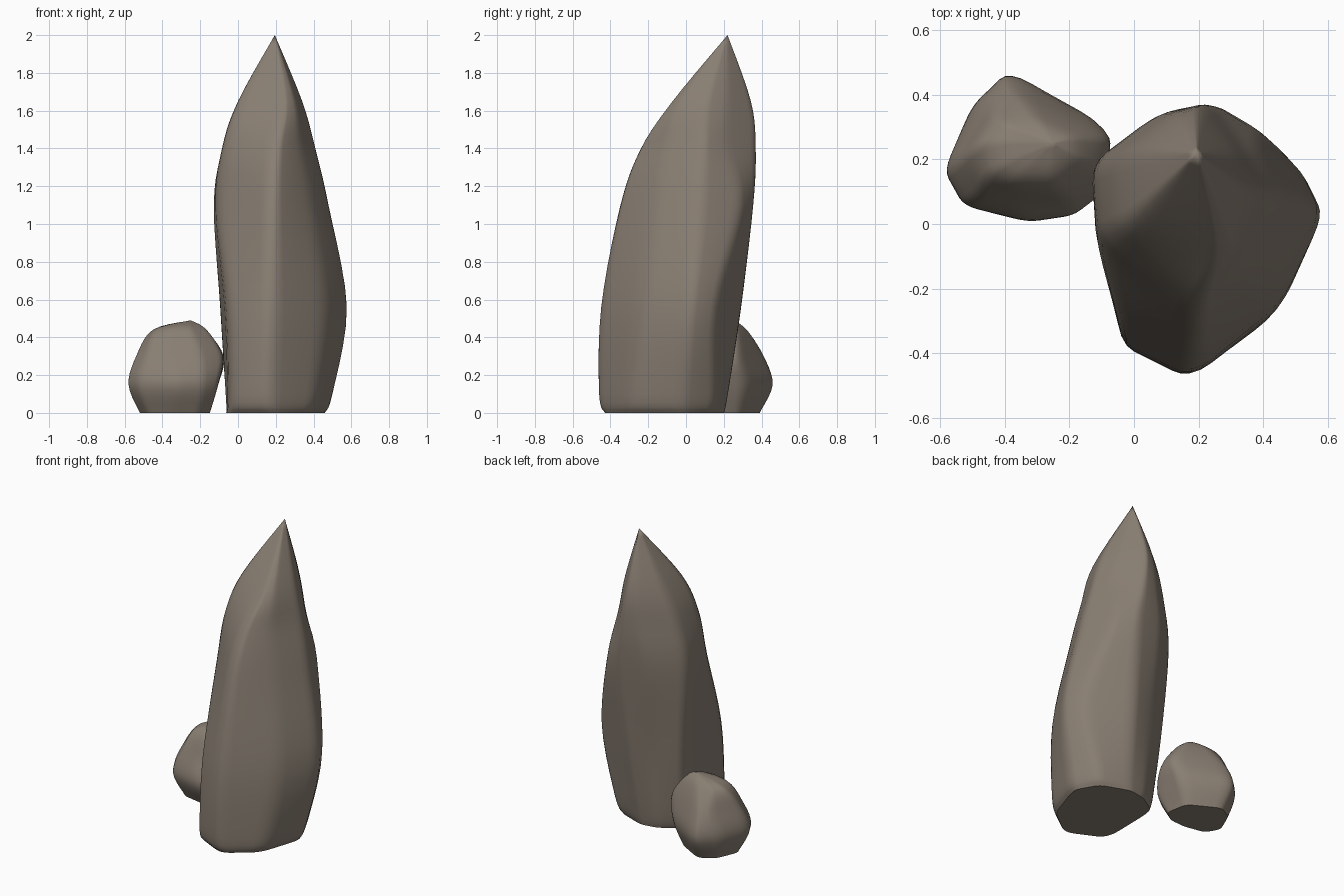
import bpy
import bmesh
from mathutils import Vector

if "Cube" in bpy.data.objects:
    bpy.data.objects.remove(bpy.data.objects["Cube"], do_unlink=True)

# One stone colour for both rocks
stone = bpy.data.materials.new("warm grey stone")
stone.use_nodes = True
colour = (0.25, 0.21, 0.17, 1)
stone.diffuse_color = colour
stone.node_tree.nodes["Principled BSDF"].inputs["Base Color"].default_value = colour

ROUND = 0.24      # share of each edge used to round a corner
CORNER_STEPS = 4  # segments in each rounded corner
LEVEL_STEPS = 5   # rings between two neighbouring sections


def rounded_section(corners):
    """Turn a polygon into a ring with rounded corners passing near its vertices."""
    count = len(corners)
    pushed = []
    for i, corner in enumerate(corners):
        middle = (corners[i - 1] + corners[(i + 1) % count]) / 2
        pushed.append(corner + (corner - middle) * ROUND / 2)
    ring = []
    for i, corner in enumerate(pushed):
        start = corner.lerp(pushed[i - 1], ROUND)
        end = corner.lerp(pushed[(i + 1) % count], ROUND)
        for step in range(CORNER_STEPS + 1):
            t = step / CORNER_STEPS
            ring.append(start.lerp(corner, t).lerp(corner.lerp(end, t), t))
    return ring


def spline(a, b, c, d, t):
    """Smooth step from b to c, with a and d as neighbours."""
    return b + (c - a) * (t / 2) + (a * 2 - b * 5 + c * 4 - d) * (t * t / 2) \
        + (b * 3 - a - c * 3 + d) * (t ** 3 / 2)


def make_rock(name, sections, tip):
    """Loft a faceted rock through its sections and close it at the tip."""
    rings = [rounded_section([Vector((x, y, z)) for x, y in outline])
             for z, outline in sections]
    size = len(rings[0])
    rings.append([Vector(tip)] * size)
    last = len(rings) - 1

    levels = []
    for k in range(last):
        near = [rings[max(k - 1, 0)], rings[k], rings[k + 1], rings[min(k + 2, last)]]
        for step in range(LEVEL_STEPS):
            t = step / LEVEL_STEPS
            levels.append([spline(*points, t) for points in zip(*near)])

    bm = bmesh.new()
    loops = [[bm.verts.new(p) for p in level] for level in levels]
    for low, high in zip(loops, loops[1:]):
        for i in range(size):
            j = (i + 1) % size
            bm.faces.new((low[i], low[j], high[j], high[i]))
    peak = bm.verts.new(tip)
    for i in range(size):
        bm.faces.new((loops[-1][i], loops[-1][(i + 1) % size], peak))
    bm.faces.new(loops[0][::-1])
    bmesh.ops.recalc_face_normals(bm, faces=bm.faces)

    mesh = bpy.data.meshes.new(name)
    bm.to_mesh(mesh)
    bm.free()
    mesh.materials.append(stone)
    rock = bpy.data.objects.new(name, mesh)
    bpy.context.collection.objects.link(rock)
    bpy.ops.object.select_all(action="DESELECT")
    rock.select_set(True)
    bpy.context.view_layer.objects.active = rock
    bpy.ops.object.shade_smooth_by_angle(angle=0.7)


# Section corners run counterclockwise, starting at the front ridge

# Tall leaning spire
make_rock("tall_rock", [
    (0, [(.18, -.43), (.37, -.29), (.46, -.02), (.38, .13),
         (.2, .2), (.08, .18), (-.05, .08), (-.05, -.31)]),
    (.1, [(.17, -.46), (.41, -.29), (.5, -.02), (.42, .15),
          (.22, .22), (.08, .2), (-.06, .1), (-.04, -.35)]),
    (.56, [(.18, -.45), (.45, -.24), (.575, .02), (.51, .16),
           (.25, .29), (.08, .25), (-.09, .15), (-.05, -.3)]),
    (1.1, [(.18, -.35), (.38, -.16), (.48, .07), (.39, .28),
           (.26, .355), (.06, .32), (-.12, .18), (-.1, -.08)]),
    (1.4, [(.2, -.24), (.33, -.11), (.41, .09), (.35, .22),
           (.23, .365), (.1, .34), (-.07, .2), (-.07, -.04)]),
    (1.65, [(.24, -.07), (.3, -.03), (.34, .11), (.3, .22),
            (.2, .34), (.13, .32), (.02, .22), (.01, .02)]),
], (.195, .22, 2))

# Low boulder beside it
make_rock("small_rock", [
    (0, [(-.33, .08), (-.22, .09), (-.15, .15), (-.18, .29),
         (-.36, .39), (-.46, .34), (-.52, .2), (-.47, .11)]),
    (.15, [(-.33, .01), (-.19, .03), (-.11, .1), (-.12, .31),
           (-.38, .46), (-.5, .36), (-.58, .17), (-.52, .06)]),
    (.3, [(-.35, .07), (-.2, .07), (-.09, .15), (-.09, .28),
          (-.36, .41), (-.45, .36), (-.54, .2), (-.48, .09)]),
    (.44, [(-.36, .14), (-.25, .14), (-.17, .2), (-.18, .27),
           (-.3, .32), (-.4, .31), (-.45, .25), (-.43, .17)]),
], (-.25, .25, .49))
